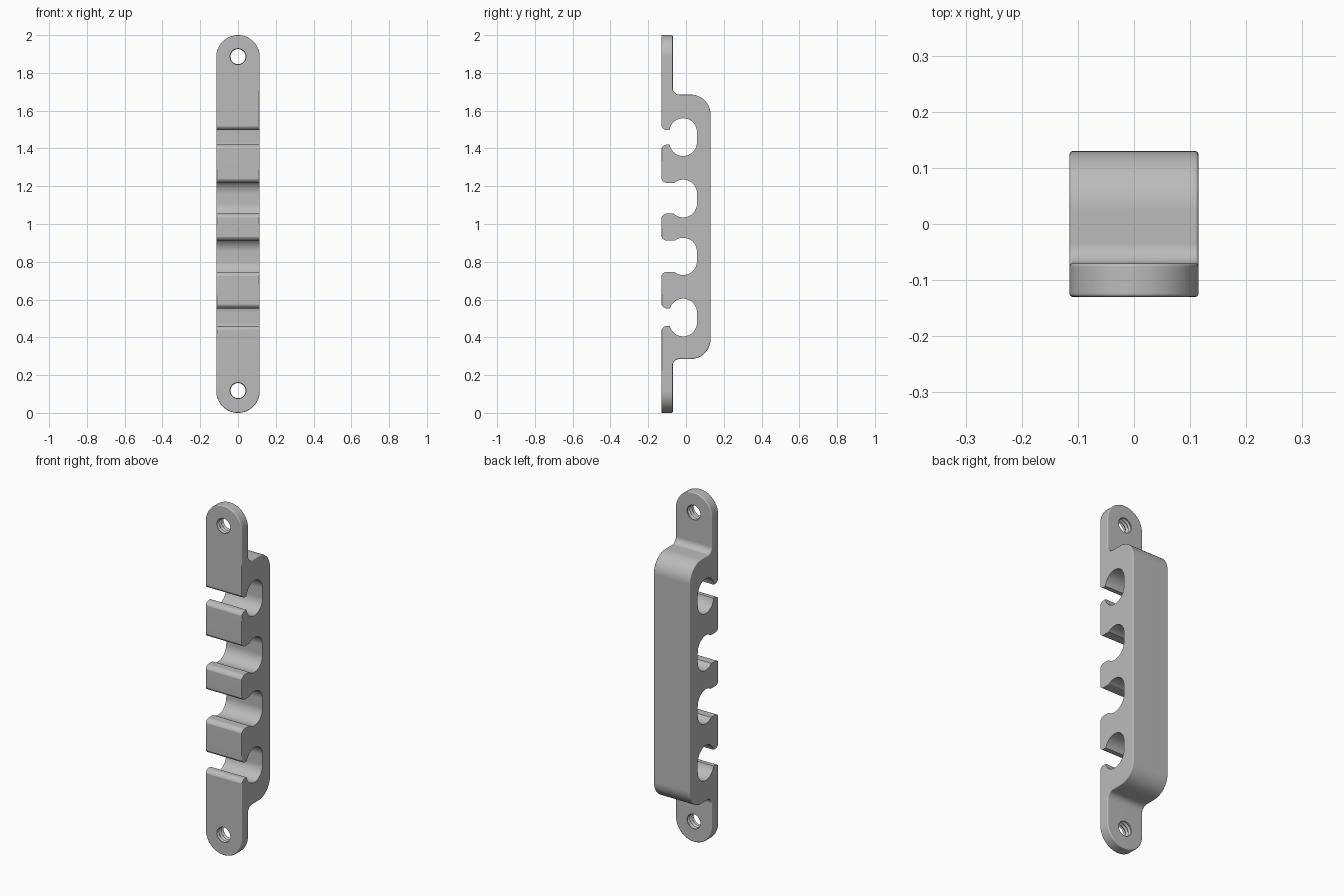
import bpy, bmesh, math
from mathutils import Vector

cube = bpy.data.objects.get("Cube")
if cube:
    bpy.data.objects.remove(cube)

HALF_W, FRONT, TAB_BACK, BACK, TOP = 0.115, -0.13, -0.07, 0.13, 2.0

grey = bpy.data.materials.new("plain grey")
grey.use_nodes = True
grey.diffuse_color = (0.5, 0.5, 0.5, 1)
grey.node_tree.nodes["Principled BSDF"].inputs["Base Color"].default_value = (0.5, 0.5, 0.5, 1)


def rounded(corners, steps=12):
    """Fillet a closed outline given as (u, v, radius)."""
    out = []
    for i, (u, v, r) in enumerate(corners):
        p = Vector((u, v))
        if r == 0:
            out.append(p)
            continue
        a = (Vector(corners[i - 1][:2]) - p).normalized()
        b = (Vector(corners[(i + 1) % len(corners)][:2]) - p).normalized()
        half = math.acos(a.dot(b)) / 2
        centre = p + (a + b).normalized() * (r / math.sin(half))
        start = p + a * (r / math.tan(half)) - centre
        end = p + b * (r / math.tan(half)) - centre
        out += [centre + start.slerp(end, k / steps).normalized() * r for k in range(steps + 1)]
    return out


def loft(name, rings):
    """Closed solid through rings of 3D points."""
    bm = bmesh.new()
    loops = [[bm.verts.new(p) for p in ring] for ring in rings]
    for a, b in zip(loops, loops[1:]):
        for j in range(len(a)):
            n = (j + 1) % len(a)
            bm.faces.new((a[j], a[n], b[n], b[j]))
    bm.faces.new(loops[0][::-1])
    bm.faces.new(loops[-1])
    bmesh.ops.recalc_face_normals(bm, faces=bm.faces)
    mesh = bpy.data.meshes.new(name)
    bm.to_mesh(mesh)
    bm.free()
    mesh.materials.append(grey)
    ob = bpy.data.objects.new(name, mesh)
    bpy.context.collection.objects.link(ob)
    return ob


def side_prism(name, outline):
    return loft(name, [[(x, y, z) for y, z in outline] for x in (-0.2, 0.2)])


def boolean(target, cutter, operation):
    mod = target.modifiers.new(cutter.name, 'BOOLEAN')
    mod.object, mod.operation, mod.solver = cutter, operation, 'EXACT'
    cutter.hide_render = True


# Bracket body: raised side profile with a flat mounting tab at each end
body = side_prism("cable_bracket", rounded([
    (FRONT, -0.1, 0), (TAB_BACK, -0.1, 0), (TAB_BACK, 0.285, 0.035), (BACK, 0.285, 0.105),
    (BACK, 1.685, 0.105), (TAB_BACK, 1.685, 0.035), (TAB_BACK, TOP + 0.1, 0), (FRONT, TOP + 0.1, 0)]))

# Round-ended front outline
capsule = []
for centre, turn in ((TOP - HALF_W, 0), (HALF_W, math.pi)):
    for k in range(33):
        a = turn + math.pi * k / 32
        capsule.append((HALF_W * math.cos(a), centre + HALF_W * math.sin(a)))
boolean(body, loft("end_rounding", [[(x, y, z) for x, z in capsule] for y in (-0.3, 0.3)]), 'INTERSECT')

# Softened outer edges
bevel = body.modifiers.new("soft edges", 'BEVEL')
bevel.width, bevel.segments, bevel.limit_method = 0.006, 3, 'ANGLE'


def slot_outline(low, high, open_low, open_high, r=0.073, mid=-0.015, lip=0.03):
    """Rounded cavity opening to the front between two rounded lips."""
    def half(edge, opening, sign):
        pts = [(-0.3, opening - sign * lip)]
        for k in range(9):
            a = math.pi / 2 * k / 8
            pts.append((FRONT - 0.001 + lip * (1 - math.cos(a)),
                        opening - sign * lip * (1 - math.sin(a))))
        start = math.pi + math.asin((r - abs(opening - edge)) / r)
        for k in range(25):
            a = start + (2 * math.pi - start) * k / 24
            pts.append((mid + r * math.cos(a), edge + sign * r * (1 + math.sin(a))))
        return pts
    return half(low, open_low, 1) + half(high, open_high, -1)[::-1]


# Four cable slots, narrow mouths at the ends and wide mouths in the middle
for i, dims in enumerate([(0.405, 0.605, 0.46, 0.553), (0.73, 0.927, 0.747, 0.912),
                          (1.035, 1.235, 1.055, 1.218), (1.36, 1.56, 1.42, 1.497)]):
    boolean(body, side_prism(f"slot_cutter_{i + 1}", slot_outline(*dims)), 'DIFFERENCE')

# Threaded screw holes: a turned cutter with alternating crests and grooves
for name, z in (("lower_screw_cutter", 0.118), ("upper_screw_cutter", 1.886)):
    rings = []
    for k in range(15):
        r, y = (0.048 if k % 2 else 0.04), -0.173 + 0.01 * k
        rings.append([(r * math.cos(math.tau * j / 32), y, z + r * math.sin(math.tau * j / 32))
                      for j in range(32)])
    boolean(body, loft(name, rings), 'DIFFERENCE')

# Apply the modifiers and drop the cutters
bpy.context.view_layer.objects.active = body
for mod in list(body.modifiers):
    cutter = mod.object if mod.type == 'BOOLEAN' else None
    bpy.ops.object.modifier_apply(modifier=mod.name)
    if cutter:
        bpy.data.objects.remove(cutter)

# Smooth curves while keeping flat faces flat
bpy.ops.object.select_all(action='DESELECT')
body.select_set(True)
bpy.ops.object.shade_smooth_by_angle(angle=math.radians(35))
weighted = body.modifiers.new("flat faces", 'WEIGHTED_NORMAL')
weighted.keep_sharp = True
